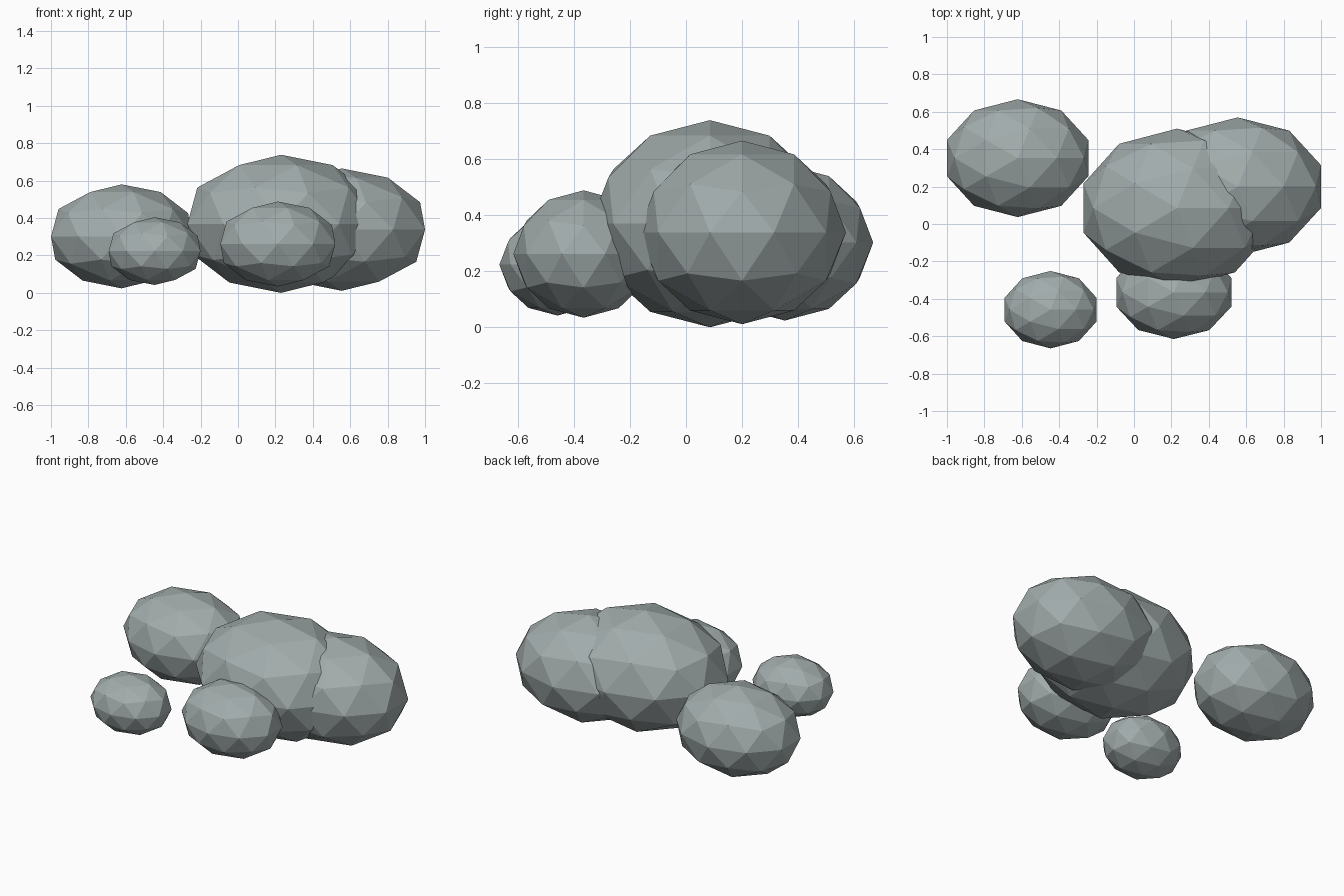
import bpy

if "Cube" in bpy.data.objects:
    bpy.data.objects.remove(bpy.data.objects["Cube"])

# One flat stone colour
stone = bpy.data.materials.new("grey stone")
stone.diffuse_color = (0.36, 0.41, 0.41, 1.0)
stone.use_nodes = True
stone.node_tree.nodes["Principled BSDF"].inputs["Base Color"].default_value = stone.diffuse_color


def boulder(name, centre, radii):
    """Low-poly boulder: a flat-shaded, stretched icosphere."""
    bpy.ops.mesh.primitive_ico_sphere_add(subdivisions=2, radius=1, location=centre)
    ob = bpy.context.object
    ob.name = name
    ob.scale = radii
    bpy.ops.object.transform_apply(location=False, rotation=False, scale=True)
    ob.data.materials.append(stone)
    bpy.ops.object.shade_flat()
    return ob


# Cluster of three merged boulders
boulder("main_boulder", (0.23, 0.085, 0.369), (0.526, 0.425, 0.369))
boulder("right_boulder", (0.555, 0.20, 0.338), (0.468, 0.37, 0.327))
boulder("front_boulder", (0.213, -0.365, 0.261), (0.323, 0.25, 0.227))
# Loose stones to the left
boulder("left_boulder", (-0.622, 0.352, 0.302), (0.397, 0.315, 0.278))
boulder("small_boulder", (-0.446, -0.458, 0.223), (0.258, 0.207, 0.181))
